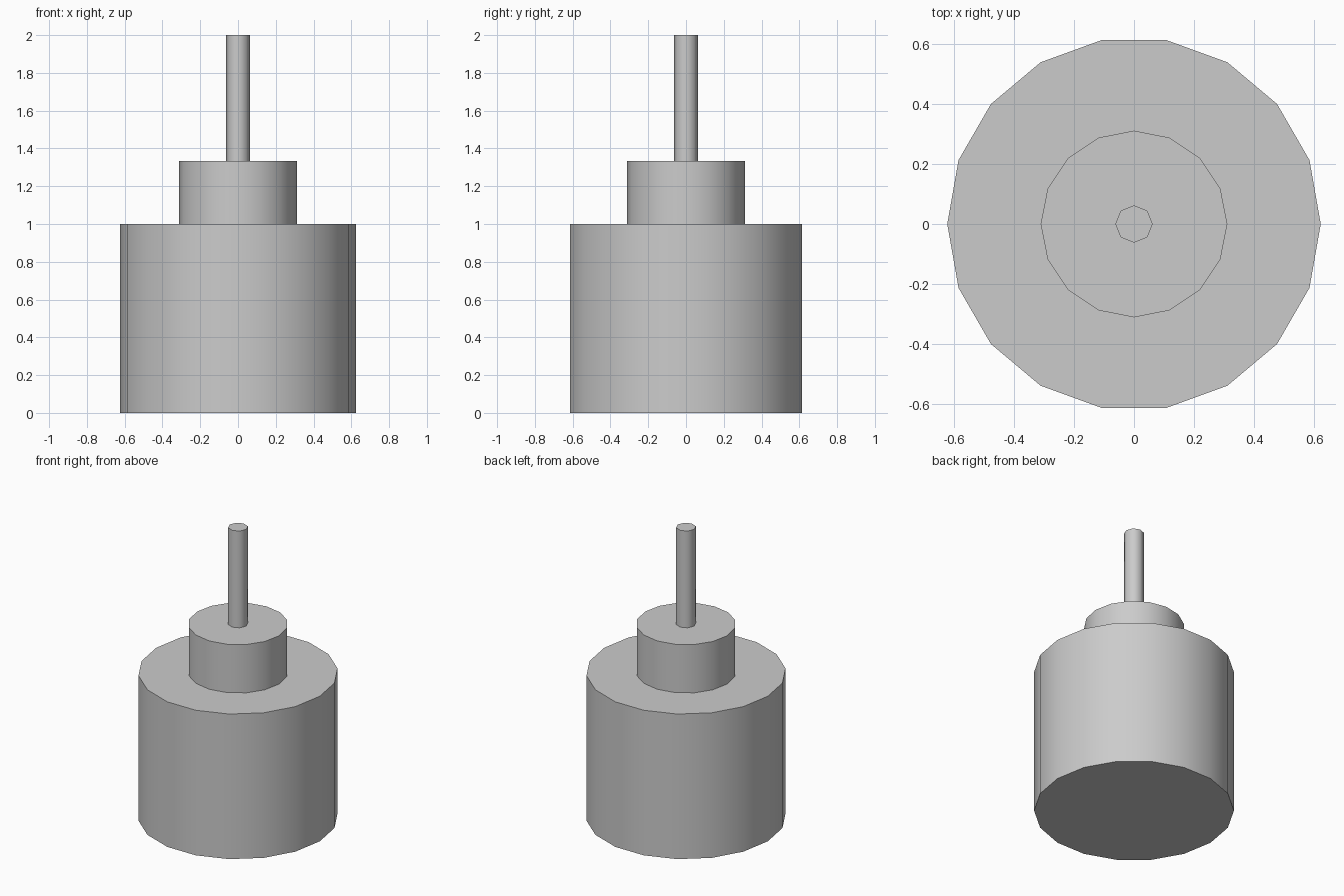
import bpy
import math

if "Cube" in bpy.data.objects:
    bpy.data.objects.remove(bpy.data.objects["Cube"])


def cylinder(name, sides, radius, bottom, top):
    """Upright prism with a corner on the x axis and smooth-shaded walls."""
    bpy.ops.mesh.primitive_cylinder_add(
        vertices=sides, radius=radius, depth=top - bottom,
        location=(0, 0, (bottom + top) / 2), rotation=(0, 0, math.pi / 2))
    obj = bpy.context.object
    obj.name = name
    bpy.ops.object.transform_apply(location=False, rotation=True, scale=False)
    bpy.ops.object.shade_smooth_by_angle(angle=math.radians(50))
    return obj


# Wide body, narrower collar, thin pin, stacked on one axis
cylinder("body", 18, 0.624, 0.0, 1.0)
cylinder("collar", 16, 0.312, 1.0, 1.333)
cylinder("pin", 8, 0.0625, 1.333, 2.0)
